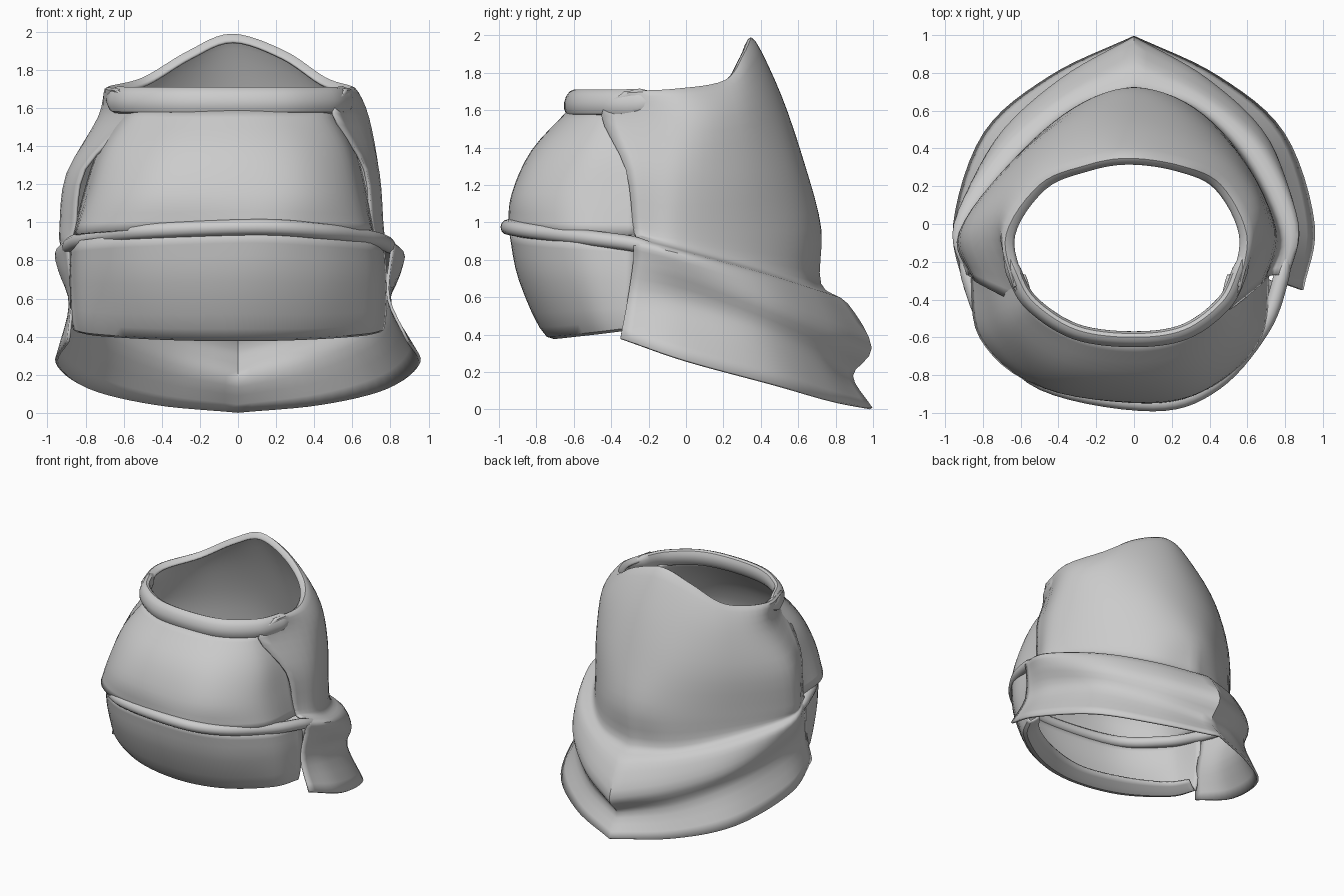
import bpy, bmesh, math
from mathutils import Vector

if "Cube" in bpy.data.objects:
    bpy.data.objects.remove(bpy.data.objects["Cube"])


def spline(pts, steps, sharp=None):
    """Catmull-Rom through pts; 'sharp' is the index of a point kept as a corner."""
    if sharp:
        return spline(pts[:sharp + 1], steps)[:-1] + spline(pts[sharp:], steps)
    p = [2 * pts[0] - pts[1]] + pts + [2 * pts[-1] - pts[-2]]
    out = []
    for i in range(1, len(p) - 2):
        a, b, c, d = p[i - 1:i + 3]
        for k in range(steps):
            t = k / steps
            out.append(0.5 * (2 * b + (c - a) * t + (2 * a - 5 * b + 4 * c - d) * t * t
                              + (3 * b - a - 3 * c + d) * t ** 3))
    return out + [pts[-1].copy()]


def both_sides(half, left):
    """Mirror a right-hand half (last point is the centre); 'left' widens the left side, fading to the back."""
    right = [Vector(p) for p in half]
    out = list(right)
    for p in reversed(right[:-1]):
        fade = min(1, max(0, 1 - p.y / 0.6))
        out.append(Vector((-p.x * (1 + (left - 1) * fade), p.y, p.z)))
    return out


def grid_object(name, rows, wrap=False, thickness=0.0):
    bm = bmesh.new()
    vs = [[bm.verts.new(p) for p in row] for row in rows]
    n = len(vs)
    for i in range(n if wrap else n - 1):
        a, b = vs[i], vs[(i + 1) % n]
        for j in range(len(a) - 1):
            bm.faces.new((a[j], a[j + 1], b[j + 1], b[j]))
    if wrap:
        bm.faces.new([r[0] for r in vs])
        bm.faces.new([r[-1] for r in reversed(vs)])
    bmesh.ops.recalc_face_normals(bm, faces=bm.faces)
    me = bpy.data.meshes.new(name)
    bm.to_mesh(me)
    bm.free()
    ob = bpy.data.objects.new(name, me)
    bpy.context.collection.objects.link(ob)
    if thickness:
        mod = ob.modifiers.new("thickness", 'SOLIDIFY')
        mod.thickness = thickness
        mod.offset = 0
    bpy.ops.object.select_all(action='DESELECT')
    ob.select_set(True)
    bpy.context.view_layer.objects.active = ob
    bpy.ops.object.shade_smooth_by_angle(angle=math.radians(40))
    return ob


def plate(name, levels, thickness=0.016):
    """Loft a curved sheet through levels of (half outline, left widening, corner)."""
    rows = []
    for half, left, corner in levels:
        rows.append(spline(both_sides(half, left), 6, len(half) - 1 if corner else None))
    cols = [spline(list(c), 4) for c in zip(*rows)]
    return grid_object(name, cols, thickness=thickness)


def bead(name, half, left, width, height, tilt=0.0):
    """Sweep an oval section along a mirrored path, thinning out at both ends."""
    path = spline(both_sides(half, left), 7)
    last = len(path) - 1
    rows = []
    for k in range(12):
        a = 2 * math.pi * k / 12
        row = []
        for i, p in enumerate(path):
            s = min(1, 0.25 + min(i, last - i) / 9)
            u, v = width * s * math.cos(a), height * s * math.sin(a)
            t = path[min(i + 1, last)] - path[max(i - 1, 0)]
            out = Vector((-t.y, t.x, 0)).normalized()
            if out.dot(Vector((p.x, p.y, 0))) < 0:
                out = -out
            row.append(p + out * (u - tilt * v) + Vector((0, 0, v)))
        rows.append(row)
    return grid_object(name, rows, wrap=True)


# Back shell: raised collar, shelf, band and flared skirt, from top to bottom
collar_top = [(.56, -.34, 1.69), (.61, -.05, 1.70), (.47, .22, 1.745), (.25, .325, 1.88), (-.03, .365, 1.965)]
collar_lip = [(x * .92, y * .92 - .015, z - .02) for x, y, z in collar_top]
collar_neck = [(.50, -.45, 1.57), (.68, -.02, 1.55), (.56, .27, 1.57), (.30, .44, 1.64), (0, .505, 1.67)]
collar_mid = [(.665, -.32, 1.28), (.735, -.03, 1.25), (.58, .32, 1.27), (.31, .555, 1.30), (0, .63, 1.30)]
collar_low = [(.70, -.28, .97), (.755, -.05, .95), (.58, .33, .95), (.31, .61, .96), (0, .715, .97)]
fold = [(.75, -.27, .92), (.78, -.03, .86), (.59, .35, .77), (.32, .61, .70), (0, .715, .67)]
shelf = [(.81, -.28, .89), (.86, 0, .82), (.68, .40, .71), (.37, .68, .62), (0, .86, .56)]
band = [(.80, -.28, .80), (.845, 0, .73), (.71, .44, .56), (.39, .76, .43), (0, .985, .33)]
waist = [(.79, -.31, .60), (.79, 0, .54), (.69, .41, .41), (.39, .71, .27), (0, .885, .18)]
skirt = [(.89, -.35, .38), (.95, 0, .26), (.79, .48, .13), (.44, .78, .045), (0, .99, .005)]
plate("back_shell", [
    (collar_lip, 1.13, False), (collar_top, 1.13, False), (collar_neck, 1.07, False),
    (collar_mid, 1.21, False), (collar_low, 1.22, False), (fold, 1.17, True), (shelf, 1.10, True),
    (band, 1.10, True), (waist, 1.10, True), (skirt, 1.0, True)])

# Upper front plate, its side edges tucked behind the shell
plate("upper_front_plate", [
    ([(.50, -.27, 1.60), (.43, -.46, 1.60), (.23, -.58, 1.60), (0, -.62, 1.60)], 1.16, False),
    ([(.61, -.25, 1.38), (.55, -.54, 1.38), (.32, -.76, 1.38), (0, -.82, 1.38)], 1.19, False),
    ([(.67, -.25, 1.15), (.61, -.61, 1.15), (.37, -.86, 1.15), (.04, -.925, 1.15)], 1.20, False),
    ([(.71, -.25, .93), (.67, -.60, .94), (.42, -.85, .96), (.08, -.945, .97)], 1.21, False)])

# Lower front plate with its inward-turned bottom lip
plate("lower_front_plate", [
    ([(.76, -.27, .89), (.69, -.57, .91), (.43, -.84, .94), (.08, -.94, .96)], 1.15, False),
    ([(.775, -.28, .68), (.70, -.54, .68), (.42, -.79, .68), (.03, -.885, .69)], 1.13, False),
    ([(.76, -.31, .44), (.66, -.48, .42), (.36, -.67, .40), (0, -.74, .395)], 1.13, False),
    ([(.68, -.28, .48), (.57, -.41, .47), (.31, -.54, .46), (0, -.60, .45)], 1.13, False)])

# Thick rolled rim at the front of the neck opening
bead("neck_rim", [(.60, -.10, 1.66), (.56, -.25, 1.645), (.475, -.42, 1.64), (.27, -.57, 1.64), (0, -.61, 1.64)],
     1.14, .042, .07, .15)

# Belt bead covering the joint between the front plates
bead("belt_bead", [(.82, -.06, .835), (.78, -.28, .885), (.68, -.55, .92), (.43, -.84, .955), (.10, -.95, .975)],
     1.12, .042, .042)
